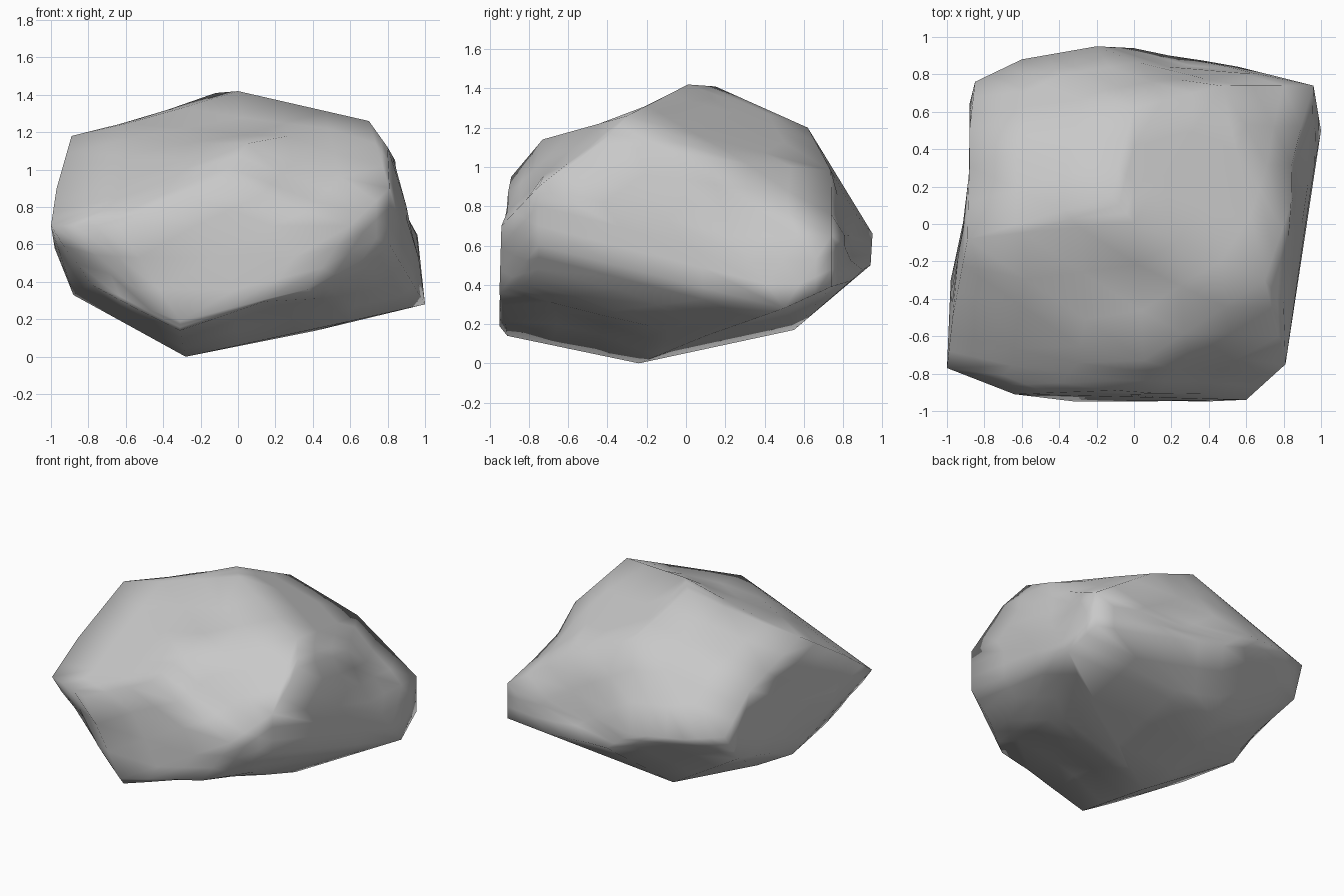
import bpy
import bmesh
from mathutils import Vector

# Remove the default object
default_cube = bpy.data.objects.get("Cube")
if default_cube:
    bpy.data.objects.remove(default_cube, do_unlink=True)


def make_material(name, colour):
    material = bpy.data.materials.new(name)
    material.use_nodes = True
    material.diffuse_color = colour
    shader = material.node_tree.nodes["Principled BSDF"]
    shader.inputs["Base Color"].default_value = colour
    shader.inputs["Roughness"].default_value = 0.9
    return material


def wrap_corners(bm, corner_groups):
    """Wrap a taut faceted skin around the chiselled corners of a stone."""
    for group in corner_groups:
        for corner in group:
            bm.verts.new(corner)
    result = bmesh.ops.convex_hull(bm, input=bm.verts)
    unused = set(result["geom_interior"]) | set(result["geom_unused"])
    loose = [item for item in unused if isinstance(item, bmesh.types.BMVert)]
    bmesh.ops.delete(bm, geom=loose, context="VERTS")
    # Merge tiny slivers so the shading stays soft
    bmesh.ops.remove_doubles(bm, verts=bm.verts, dist=0.03)
    bmesh.ops.recalc_face_normals(bm, faces=bm.faces)


def press_hollow(bm, centre, radius, depth):
    """Push the skin gently inwards around a point."""
    bm.normal_update()
    centre = Vector(centre)
    moves = []
    for vert in bm.verts:
        distance = (vert.co - centre).length
        if distance < radius:
            falloff = 1 - (distance / radius) ** 2
            moves.append((vert, vert.normal * depth * falloff))
    for vert, offset in moves:
        vert.co -= offset


# Crown ridge and shoulders
crown = [
    (-.12, .15, 1.41), (0, .01, 1.42), (0, .62, 1.2),
    (.7, -.3, 1.26), (.05, -.73, 1.14), (-.89, -.08, 1.18),
]

# Front wall
front = [
    (-.1, -.89, .95), (-.64, -.91, .7), (.6, -.94, .7),
    (-.31, -.95, .19), (.37, -.95, .36), (-1, -.77, .7),
]

# Wall on the +x side
plus_x_side = [
    (.8, -.43, 1.12), (.81, -.75, .9), (.81, -.75, .6), (.84, .11, 1.05),
    (.95, .23, .65), (1, .5, .28), (.96, .74, .65), (.96, .74, .39),
]

# Back wall
back = [
    (-.2, .95, .66), (0, .94, .5), (-.6, .88, .7),
    (-.85, .76, .74), (.47, .74, .98), (.56, .84, .42),
]

# Wall on the -x side
minus_x_side = [
    (-.88, .5, 1), (-.88, .64, .54), (-.98, -.3, .58), (-.97, -.5, .9),
    (-.88, 0, .33), (-.8, -.7, .38), (-.75, .23, .3),
]

# Underside
base = [
    (-.28, -.24, 0), (.6, -.18, .19), (-.28, .55, .17), (.42, .1, .14),
    (-.31, -.91, .14), (.65, -.75, .42),
]

# Shallow hollows: centre, radius, depth
hollows = [
    ((-.02, -.36, 1.28), .36, .06),  # slope in front of the crown
    ((-.5, .03, 1.29), .35, .015),   # saddle on the -x shoulder
    ((-.93, .2, .7), .4, .05),       # -x wall
    ((-.72, -.82, .48), .22, .04),   # lower front corner
    ((.9, .36, .85), .3, .05),       # +x wall near the back
    ((.28, .84, .75), .32, .05),     # upper back wall
    ((.42, -.82, 1), .32, .04),      # upper front wall
    ((.12, -.6, .18), .4, .05),      # underside near the front
]

bm = bmesh.new()
wrap_corners(bm, [crown, front, plus_x_side, back, minus_x_side, base])
bmesh.ops.subdivide_edges(bm, edges=bm.edges, cuts=2, use_grid_fill=True)
for centre, radius, depth in hollows:
    press_hollow(bm, centre, radius, depth)
for face in bm.faces:
    face.smooth = True

mesh = bpy.data.meshes.new("boulder")
bm.to_mesh(mesh)
bm.free()
mesh.materials.append(make_material("stone grey", (.58, .58, .58, 1)))
boulder = bpy.data.objects.new("boulder", mesh)
bpy.context.collection.objects.link(boulder)
